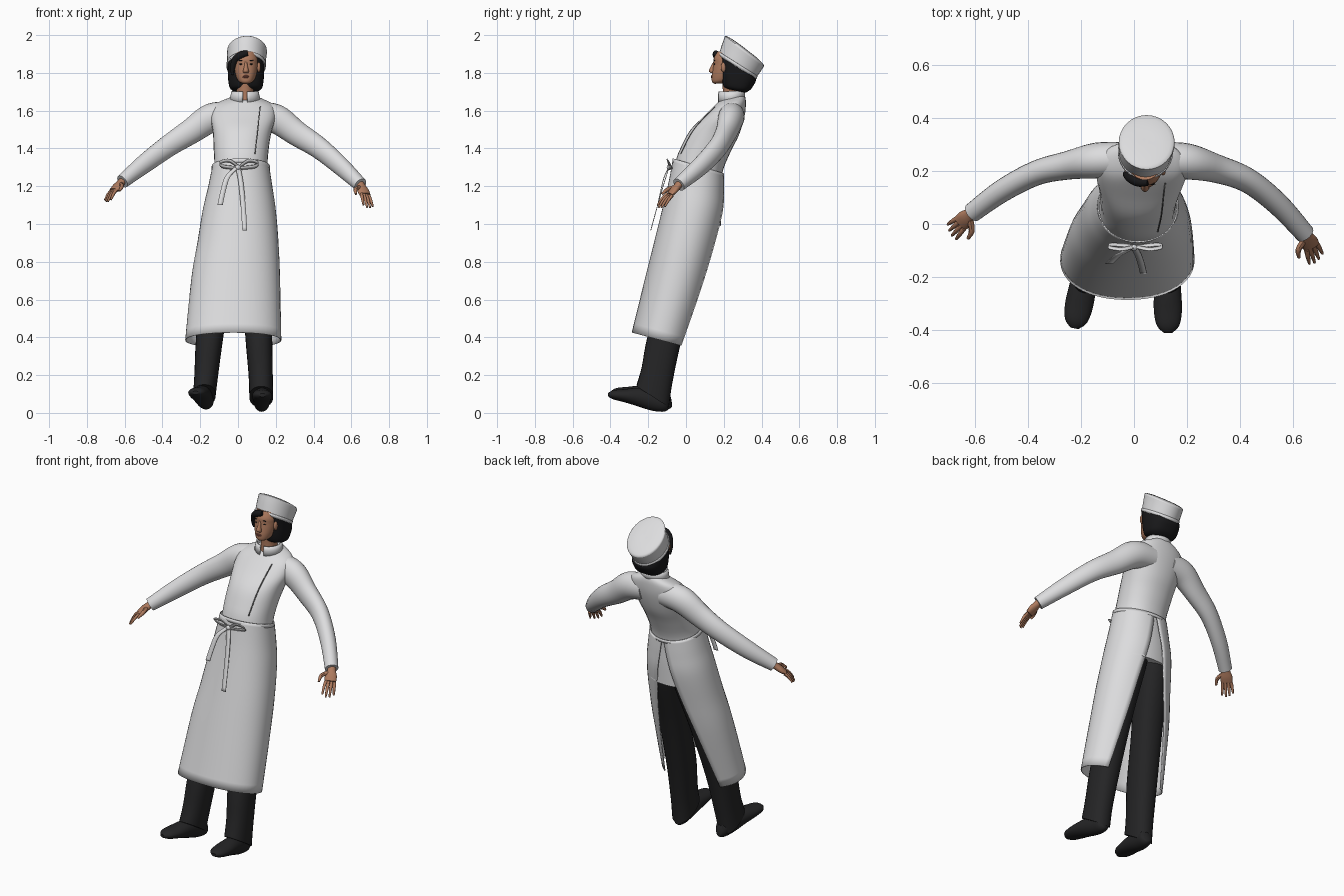
import bpy, bmesh, math
from mathutils import Vector
from mathutils.bvhtree import BVHTree


def material(name, rgb):
    m = bpy.data.materials.new(name)
    m.diffuse_color = (*rgb, 1)
    return m


WHITE = material("white cloth", (0.72, 0.72, 0.73))
BLACK = material("black cloth", (0.018, 0.018, 0.019))
HAIR = material("black hair", (0.009, 0.009, 0.010))
SKIN = material("skin", (0.43, 0.20, 0.115))
LIP = material("lip", (0.30, 0.10, 0.07))
SEAM = material("seam grey", (0.10, 0.10, 0.10))


def smooth(secs, steps=4):
    """Catmull-Rom interpolation of section tuples."""
    out = []
    for i in range(len(secs) - 1):
        a, b, c, d = secs[max(i - 1, 0)], secs[i], secs[i + 1], secs[min(i + 2, len(secs) - 1)]
        for k in range(steps):
            t = k / steps
            out.append(tuple(0.5 * (2 * q + (r - p) * t + (2 * p - 5 * q + 4 * r - s) * t * t
                                    + (3 * q - p - 3 * r + s) * t ** 3)
                             for p, q, r, s in zip(a, b, c, d)))
    return out + [tuple(secs[-1])]


def loft(name, rows, mat, closed=True, caps=True, thick=0):
    bm = bmesh.new()
    vs = [[bm.verts.new(p) for p in row] for row in rows]
    n = len(rows[0])
    for a, b in zip(vs, vs[1:]):
        for j in range(n if closed else n - 1):
            k = (j + 1) % n
            bm.faces.new((a[j], a[k], b[k], b[j]))
    if closed and caps:
        bm.faces.new(vs[0][::-1])
        bm.faces.new(vs[-1])
    bmesh.ops.recalc_face_normals(bm, faces=bm.faces)
    me = bpy.data.meshes.new(name)
    bm.to_mesh(me)
    bm.free()
    ob = bpy.data.objects.new(name, me)
    bpy.context.collection.objects.link(ob)
    me.materials.append(mat)
    if thick:
        mod = ob.modifiers.new("thickness", 'SOLIDIFY')
        mod.thickness = thick
        mod.offset = 0
    return ob


def hoop(sec, n=32, gap_back=0, gap_front=0, p=2):
    """Ring from (centre x, half width, front y, front z, back y, back z)."""
    cx, rx, fy, fz, by, bz = sec[:6]
    mid = Vector((cx, (fy + by) / 2, (fz + bz) / 2))
    v = Vector((0, (by - fy) / 2, (bz - fz) / 2))
    if gap_back:
        h = math.pi - math.radians(gap_back)
        angles = [-h + 2 * h * i / n for i in range(n + 1)]
    elif gap_front:
        h = math.radians(gap_front)
        angles = [h + (2 * math.pi - 2 * h) * i / n for i in range(n + 1)]
    else:
        angles = [2 * math.pi * i / n for i in range(n)]

    def power(c):
        return math.copysign(abs(c) ** (2 / p), c)
    return [mid + Vector((rx * power(math.sin(a)), 0, 0)) - v * power(math.cos(a)) for a in angles]


def body(name, secs, mat, steps=4, p=2, n=32):
    return loft(name, [hoop(s, n, p=p) for s in smooth(secs, steps)], mat)


def tube(name, secs, mat, steps=4, n=16):
    """Tube along (x, y, z, half width, half height) sections."""
    secs = smooth(secs, steps)
    rows = []
    for i, s in enumerate(secs):
        t = Vector(secs[min(i + 1, len(secs) - 1)][:3]) - Vector(secs[max(i - 1, 0)][:3])
        side = t.cross(Vector((0, 0, 1))).normalized()
        up = side.cross(t).normalized()
        rows.append([Vector(s[:3]) + side * s[3] * math.cos(a) + up * s[4] * math.sin(a)
                     for a in (2 * math.pi * j / n for j in range(n))])
    return loft(name, rows, mat)


def ribbon(name, pts, width, mat, thick=0.004, steps=5):
    w = Vector(width) / 2
    return loft(name, [[Vector(p) - w, Vector(p) + w] for p in smooth(pts, steps)], mat, closed=False, thick=thick)


def front_y(ob, x, z):
    bm = bmesh.new()
    bm.from_mesh(ob.data)
    hit = BVHTree.FromBMesh(bm).ray_cast(Vector((x, -2, z)), Vector((0, 1, 0)))[0]
    bm.free()
    return hit.y if hit else 0.15


def blob(name, c, r, mat):
    bm = bmesh.new()
    bmesh.ops.create_uvsphere(bm, u_segments=16, v_segments=10, radius=1)
    for v in bm.verts:
        v.co = Vector(c) + Vector(a * b for a, b in zip(v.co, r))
    me = bpy.data.meshes.new(name)
    bm.to_mesh(me)
    bm.free()
    me.materials.append(mat)
    bpy.context.collection.objects.link(bpy.data.objects.new(name, me))


# Jacket body, with its tail under the apron
jacket = body("jacket", [
    (.01, .178, -.085, 1.05, .185, .99), (.01, .165, -.075, 1.17, .188, 1.12),
    (.015, .142, -.055, 1.33, .190, 1.26), (.017, .146, -.02, 1.42, .235, 1.38),
    (.022, .155, .025, 1.50, .28, 1.47), (.028, .172, .095, 1.57, .31, 1.57),
    (.032, .155, .145, 1.62, .317, 1.64), (.035, .09, .175, 1.65, .312, 1.675),
    (.037, .06, .19, 1.655, .30, 1.685)], WHITE, p=2.2)
loft("collar", [hoop(s, 32, gap_front=9) for s in
                [(.037, .08, .172, 1.64, .31, 1.665), (.037, .072, .172, 1.675, .309, 1.69),
                 (.037, .068, .175, 1.70, .305, 1.705)]], WHITE, closed=False, thick=.008)
seam = [(x, front_y(jacket, x, z) - .002, z) for x, z in
        [(.118, 1.62), (.112, 1.57), (.107, 1.52), (.102, 1.47), (.096, 1.42), (.09, 1.37)]]
ribbon("jacket_seam", seam, (.005, 0, 0), SEAM, .003, 2)

# Apron, open at the back and wider towards the hem
apron = smooth([
    (-.025, .252, -.285, .425, .015, .345, 45), (-.012, .232, -.205, .75, .108, .68, 31),
    (0, .212, -.16, .93, .157, .88, 22), (.007, .19, -.118, 1.1, .195, 1.06, 13),
    (.012, .168, -.09, 1.22, .2, 1.17, 7), (.015, .148, -.066, 1.345, .198, 1.265, 2)], 5)
loft("apron", [hoop(s, 40, gap_back=s[6], p=2.15) for s in apron], WHITE, closed=False, thick=.005)
loft("waistband", [hoop(s, 40) for s in [(.015, .153, -.071, 1.325, .2, 1.25),
                                         (.015, .152, -.069, 1.347, .2, 1.268)]], WHITE, thick=.004, caps=False)

# Tied bow and its hanging ends
for s in (-1, 1):
    ribbon("bow_loop", [(.005, -.085, 1.30), (.005 + s * .05, -.095, 1.335), (.005 + s * .1, -.088, 1.325),
                        (.005 + s * .085, -.078, 1.305), (.005, -.085, 1.295)], (0, -.012, .017), WHITE)
ribbon("bow_end_left", [(-.005, -.09, 1.30), (-.055, -.115, 1.25), (-.08, -.135, 1.17), (-.095, -.15, 1.10)],
       (.028, 0, 0), WHITE)
ribbon("bow_end_right", [(0, -.09, 1.30), (.015, -.115, 1.22), (.027, -.15, 1.1), (.036, -.187, .965)],
       (.026, 0, 0), WHITE)
blob("bow_knot", (.0, -.09, 1.30), (.014, .012, .014), WHITE)

# Sleeves
tube("sleeve_left", [(-.03, .245, 1.575, .065, .07), (-.14, .24, 1.562, .068, .077), (-.25, .222, 1.49, .054, .067),
                     (-.37, .193, 1.412, .047, .058), (-.5, .125, 1.315, .043, .05),
                     (-.612, .043, 1.225, .037, .037)], WHITE, 5, 24)
tube("sleeve_right", [(.09, .245, 1.575, .065, .07), (.2, .237, 1.557, .068, .077), (.31, .21, 1.48, .054, .067),
                      (.43, .165, 1.402, .047, .058), (.545, .075, 1.305, .043, .05),
                      (.648, -.038, 1.208, .037, .037)], WHITE, 5, 24)


def hand(side, wrist, knuckle, tip, spread):
    w, k, t, s = Vector(wrist), Vector(knuckle), Vector(tip), Vector(spread).normalized()
    tube("palm_" + side, [(*(w + (w - k) * .3), .022, .02), (*w, .024, .019),
                          (*((w + k) / 2), .033, .018), (*k, .032, .013)], SKIN, 3)
    for i, length in enumerate((.8, .95, 1, .88)):
        off = (1.5 - i)
        a = k + s * off * -.016
        b = k + (t - k) * length + s * off * -.021
        m = (a + b) / 2 + Vector((0, 0, .006))
        tube("finger_" + side, [(*a, .009, .009), (*m, .0085, .0085), (*b, .005, .005)], SKIN, 3, 8)
    a, b = w * .75 + k * .25 + s * .018, k + s * .062
    tube("thumb_" + side, [(*a, .012, .012), (*((a + b) / 2 + s * .012), .011, .011),
                           (*(b + (t - k) * .15), .006, .006)], SKIN, 3, 8)


hand("left", (-.62, .038, 1.218), (-.657, .002, 1.178), (-.695, -.035, 1.118), (.55, -.83, .1))
hand("right", (.652, -.045, 1.2), (.672, -.085, 1.155), (.692, -.14, 1.085), (-.75, -.5, .2))

# Trousers and shoes
body("trouser_left", [(-.178, .06, -.262, .15, -.092, .04), (-.168, .063, -.235, .24, -.072, .16),
                      (-.15, .072, -.2, .42, -.025, .38), (-.112, .08, -.105, .72, .06, .69),
                      (-.07, .09, -.045, 1.05, .165, 1.0), (-.06, .08, -.03, 1.15, .16, 1.12)], BLACK, n=24, p=2.3)
body("trouser_right", [(.123, .063, -.262, .14, -.09, .03), (.12, .064, -.235, .24, -.072, .16),
                       (.11, .071, -.2, .42, -.025, .38), (.098, .078, -.105, .72, .06, .69),
                       (.085, .09, -.045, 1.05, .165, 1.0), (.08, .08, -.03, 1.15, .16, 1.12)], BLACK, n=24, p=2.3)
for side, x, turn, dy, dz in (("left", -.165, -.2, .018, .012), ("right", .125, .015, 0, 0)):
    tube("shoe_" + side, [(x - turn * (y + .11), y + dy, z + dz, rw, rh) for y, z, rw, rh in
                          [(-.098, .05, .02, .03), (-.115, .05, .038, .045), (-.17, .065, .045, .054),
                           (-.25, .084, .051, .049), (-.33, .092, .053, .034), (-.385, .096, .042, .024),
                           (-.412, .094, .016, .01)]], BLACK, 4, 20)

# Head and neck
body("neck", [(.037, .048, .19, 1.63, .295, 1.65), (.037, .044, .195, 1.70, .29, 1.71),
              (.04, .045, .19, 1.78, .29, 1.78)], SKIN)
face = body("face", [(.042, .018, .152, 1.742, .2, 1.745), (.042, .04, .138, 1.752, .25, 1.762),
                     (.042, .053, .136, 1.78, .28, 1.785), (.042, .061, .141, 1.815, .29, 1.815),
                     (.042, .065, .146, 1.85, .30, 1.84), (.042, .065, .148, 1.88, .30, 1.86),
                     (.042, .058, .168, 1.915, .30, 1.88)], SKIN, p=2.2)
loft("nose", [hoop(s, 12) for s in smooth([(.042, .014, .132, 1.800, .15, 1.800), (.042, .015, .121, 1.81, .155, 1.812),
                                           (.042, .009, .132, 1.835, .155, 1.838),
                                           (.042, .006, .145, 1.86, .16, 1.86)], 3)], SKIN)
for x in (.016, .068):
    blob("eye", (x, front_y(face, x, 1.846), 1.846), (.011, .003, .0035), HAIR)
    blob("eyebrow", (x, front_y(face, x, 1.866), 1.866), (.014, .003, .0025), HAIR)
    blob("ear", (.042 + (.068 if x > .04 else -.068), .2, 1.83), (.01, .016, .026), SKIN)
for z in (1.777, 1.784):
    blob("lip", (.042, front_y(face, .042, z), z), (.017, .004, .004), LIP)

# Hair and fringe
body("hair", [(.042, .066, .22, 1.715, .315, 1.695), (.042, .085, .198, 1.73, .34, 1.71),
              (.042, .093, .187, 1.775, .358, 1.735), (.042, .096, .182, 1.84, .37, 1.76),
              (.042, .097, .178, 1.895, .365, 1.79)], HAIR, p=2.5)
tube("fringe", [(.052, .158, 1.905, .014, .014), (.018, .161, 1.895, .02, .02), (-.012, .176, 1.872, .02, .018),
                (-.028, .188, 1.83, .014, .014), (-.03, .195, 1.79, .006, .006)], HAIR)

# Round cap
body("cap", [(.043, .099, .173, 1.893, .368, 1.768), (.044, .101, .176, 1.905, .376, 1.78),
             (.046, .104, .192, 1.955, .398, 1.812), (.048, .106, .204, 1.987, .412, 1.834)], WHITE, 3)
body("cap_top", [(.048, .106, .204, 1.987, .412, 1.834), (.048, .1, .212, 1.996, .408, 1.848),
                 (.048, .06, .255, 1.972, .37, 1.885), (.048, .01, .305, 1.936, .322, 1.922)], WHITE, 3)
loft("cap_band", [hoop(s, 32) for s in [(.043, .102, .170, 1.895, .371, 1.768), (.044, .103, .174, 1.912, .378, 1.784)]],
     WHITE, caps=False, thick=.004)

# Smooth shading with sharp hems
bpy.ops.object.select_all(action='SELECT')
bpy.context.view_layer.objects.active = jacket
bpy.ops.object.shade_smooth_by_angle(angle=math.radians(45))
